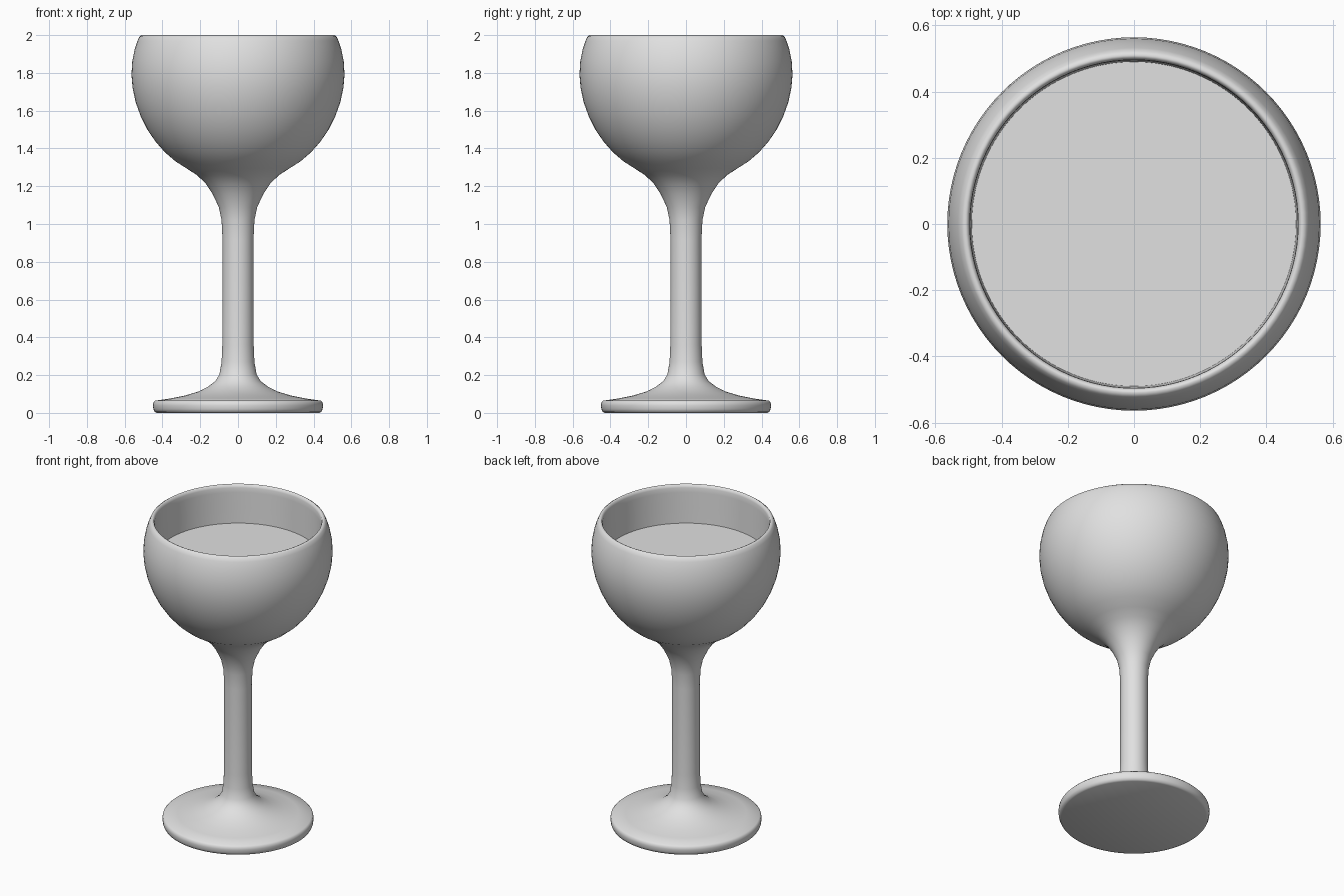
import bpy, bmesh, math

if "Cube" in bpy.data.objects:
    bpy.data.objects.remove(bpy.data.objects["Cube"])

grey = bpy.data.materials.new("light grey")
grey.diffuse_color = (0.75, 0.75, 0.75, 1)
grey.use_nodes = True
grey.node_tree.nodes["Principled BSDF"].inputs["Base Color"].default_value = grey.diffuse_color


def lathe(name, profile, steps=96, angle=62):
    """Spin an (r, z) profile around z; points with r = 0 become poles."""
    bm = bmesh.new()
    vs = [bm.verts.new((r, 0, z)) for r, z in profile]
    edges = [bm.edges.new(p) for p in zip(vs, vs[1:])]
    bmesh.ops.spin(bm, geom=vs + edges, cent=(0, 0, 0), axis=(0, 0, 1),
                   angle=2 * math.pi, steps=steps, use_duplicate=False)
    bmesh.ops.remove_doubles(bm, verts=bm.verts, dist=1e-4)
    bmesh.ops.recalc_face_normals(bm, faces=bm.faces)
    me = bpy.data.meshes.new(name)
    bm.to_mesh(me)
    bm.free()
    me.materials.append(grey)
    ob = bpy.data.objects.new(name, me)
    bpy.context.collection.objects.link(ob)
    bpy.ops.object.select_all(action='DESELECT')
    bpy.context.view_layer.objects.active = ob
    ob.select_set(True)
    bpy.ops.object.shade_smooth_by_angle(angle=math.radians(angle))
    return ob


# foot, stem, outer bowl
outer = [(0, 0), (0.43, 0), (0.442, 0.006), (0.448, 0.02), (0.45, 0.04),
         (0.448, 0.055), (0.438, 0.065), (0.36, 0.076), (0.28, 0.092),
         (0.21, 0.113), (0.16, 0.138), (0.12, 0.168), (0.098, 0.205),
         (0.087, 0.27), (0.083, 0.36), (0.082, 0.6), (0.082, 0.92),
         (0.087, 1.02), (0.102, 1.09), (0.135, 1.16), (0.17, 1.213),
         (0.215, 1.257), (0.27, 1.293), (0.33, 1.331), (0.385, 1.378),
         (0.435, 1.434), (0.48, 1.5), (0.515, 1.57), (0.542, 1.645),
         (0.558, 1.72), (0.564, 1.79), (0.56, 1.86), (0.547, 1.925),
         (0.532, 1.97), (0.522, 1.992)]
# rounded rim, inner wall and the flat fill surface
inner = [(0.51, 2.0), (0.501, 1.996), (0.496, 1.98), (0.495, 1.95),
         (0.493, 1.85), (0.49, 1.75), (0, 1.75)]
lathe("goblet", outer + inner)
